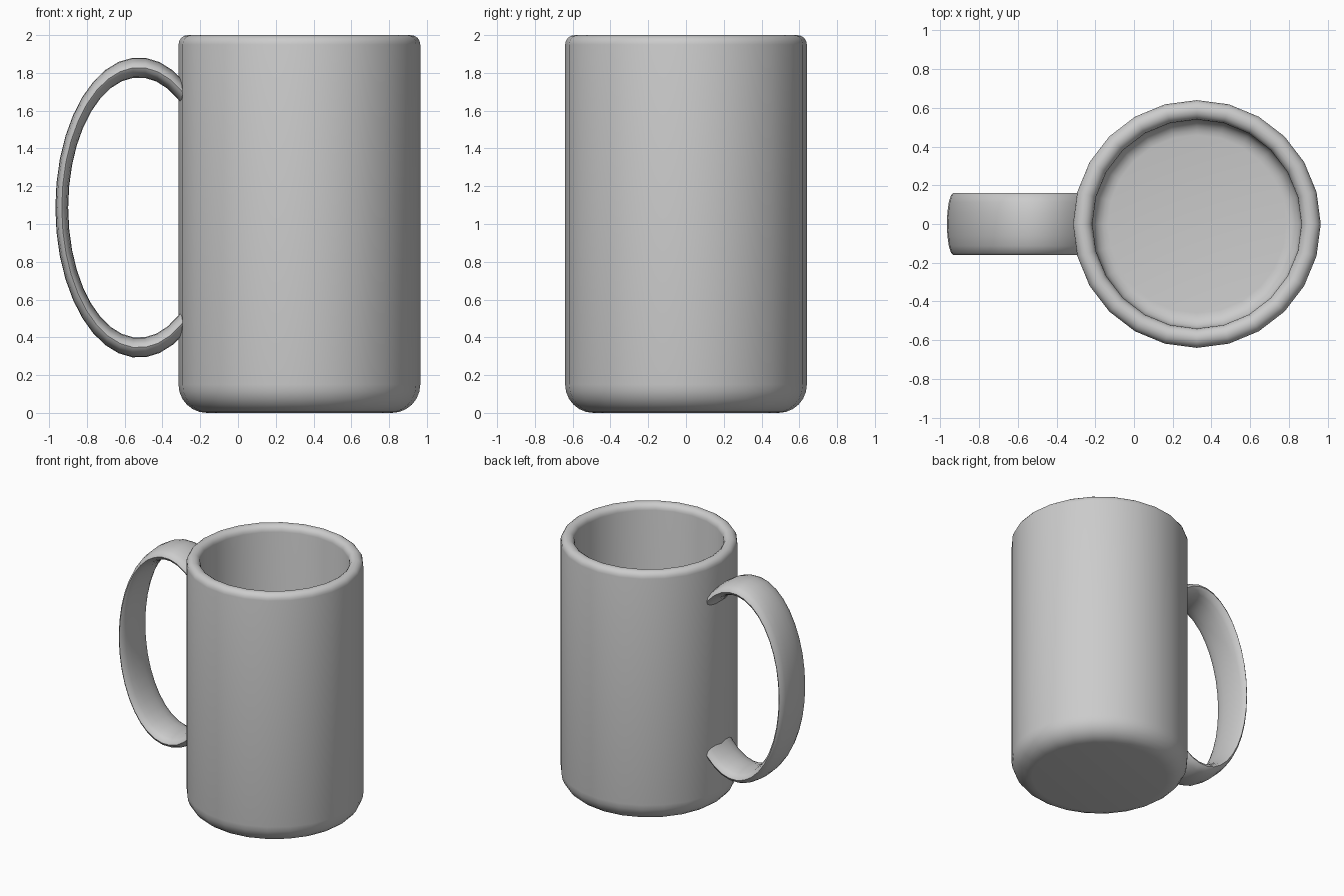
import bpy, bmesh
from math import sin, cos, pi, radians
from mathutils import Vector

if "Cube" in bpy.data.objects:
    bpy.data.objects.remove(bpy.data.objects["Cube"])

glaze = bpy.data.materials.new("grey_glaze")
glaze.use_nodes = True
GREY = (0.6, 0.6, 0.6, 1)
glaze.diffuse_color = GREY
glaze.node_tree.nodes["Principled BSDF"].inputs["Base Color"].default_value = GREY


def skin(name, rings, closed):
    """Bridge rings of points into a surface and cap both ends."""
    bm = bmesh.new()
    loops = [[bm.verts.new(p) for p in ring] for ring in rings]
    for a, b in zip(loops, loops[1:]):
        n = len(a)
        for i in range(n):
            j = (i + 1) % n
            bm.faces.new((a[i], a[j], b[j], b[i]))
    if closed:
        bm.faces.new(loops[0][::-1])
        bm.faces.new(loops[-1])
    bmesh.ops.recalc_face_normals(bm, faces=bm.faces)
    mesh = bpy.data.meshes.new(name)
    bm.to_mesh(mesh)
    bm.free()
    mesh.materials.append(glaze)
    obj = bpy.data.objects.new(name, mesh)
    bpy.context.collection.objects.link(obj)
    bpy.ops.object.select_all(action='DESELECT')
    obj.select_set(True)
    bpy.context.view_layer.objects.active = obj
    bpy.ops.object.shade_smooth_by_angle(angle=radians(40))
    return obj


def arc(r, z, radius, start, end, steps):
    """Profile points (r, z) along a rounded corner, angles in degrees."""
    return [(r + radius * cos(radians(start + (end - start) * i / steps)),
             z + radius * sin(radians(start + (end - start) * i / steps)))
            for i in range(steps + 1)]


# Mug body: outer base corner, rim and inner floor corner, lathed
SIDES, CENTRE = 24, 0.325
profile = (arc(0.49, 0.15, 0.15, -90, 0, 6)
           + arc(0.59, 1.95, 0.05, 0, 180, 8)
           + arc(0.46, 0.18, 0.08, 0, -90, 5))
skin("mug_body", [[(CENTRE + r * cos(2 * pi * i / SIDES), r * sin(2 * pi * i / SIDES), z)
                   for i in range(SIDES)] for r, z in profile], True)

# Handle: flat oval section swept along an upright ellipse, ends buried in the wall
STEPS, SECTION, END = 28, 16, radians(47)
rings = []
for k in range(STEPS + 1):
    t = END + (2 * pi - 2 * END) * k / STEPS
    ring = []
    for s in range(SECTION):
        u = 2 * pi * s / SECTION
        ring.append(Vector((-0.525 + (0.408 + 0.034 * cos(u)) * cos(t),
                            0.16 * sin(u),
                            1.087 + (0.742 + 0.053 * cos(u)) * sin(t))))
    rings.append(ring)
skin("handle", rings, True)
